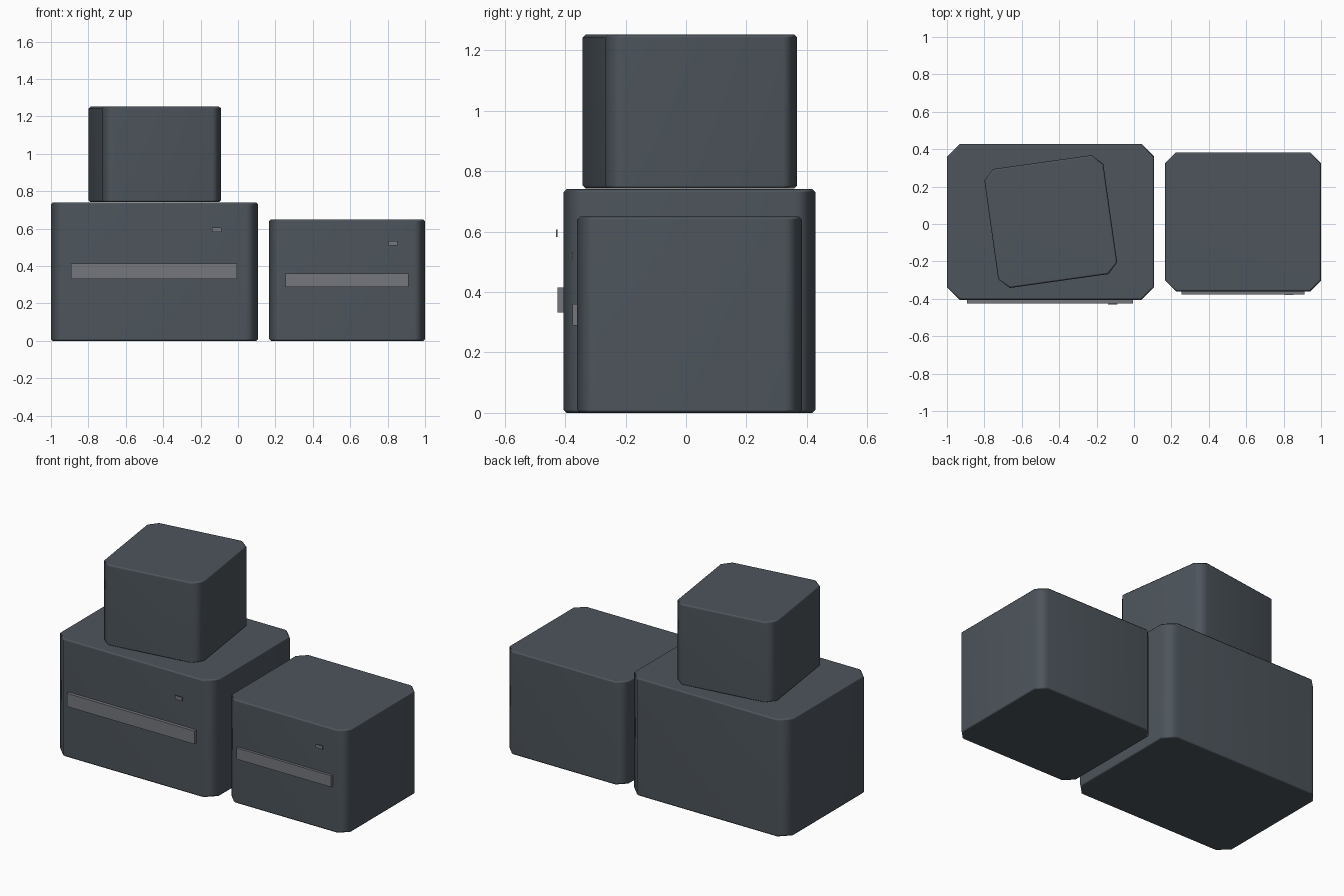
import bpy, bmesh, math
from mathutils import Matrix, Vector

if "Cube" in bpy.data.objects:
    bpy.data.objects.remove(bpy.data.objects["Cube"])


def material(name, rgb):
    m = bpy.data.materials.new(name)
    m.diffuse_color = (*rgb, 1.0)
    m.use_nodes = True
    m.node_tree.nodes["Principled BSDF"].inputs["Base Color"].default_value = m.diffuse_color
    return m


BODY = material("slate grey", (0.074, 0.090, 0.107))
TRIM = material("light grey", (0.180, 0.187, 0.207))


def box(name, lo, hi, mat, chamfer=0.0, rim=0.0, angle=0.0):
    """Box between two corners, optional chamfered uprights, eased rims, turn about z."""
    lo, hi = Vector(lo), Vector(hi)
    size = hi - lo
    bm = bmesh.new()
    bmesh.ops.create_cube(bm, size=1, matrix=Matrix.Diagonal((*size, 1)))
    if chamfer:
        uprights = [e for e in bm.edges
                    if abs(e.verts[0].co.z - e.verts[1].co.z) > 1e-4]
        bmesh.ops.bevel(bm, geom=uprights, offset=chamfer, segments=1,
                        affect='EDGES', profile=0.5)
        rims = [e for e in bm.edges
                if abs(e.verts[0].co.z - e.verts[1].co.z) < 1e-4]
        bmesh.ops.bevel(bm, geom=rims, offset=rim, segments=1,
                        affect='EDGES', profile=0.5)
    bmesh.ops.recalc_face_normals(bm, faces=bm.faces)
    mesh = bpy.data.meshes.new(name)
    bm.to_mesh(mesh)
    bm.free()
    mesh.materials.append(mat)
    ob = bpy.data.objects.new(name, mesh)
    ob.location = (lo + hi) / 2
    ob.rotation_euler.z = angle
    bpy.context.collection.objects.link(ob)
    if chamfer:
        # Soft shading on the chamfers, flat on the large sides
        bpy.ops.object.select_all(action='DESELECT')
        ob.select_set(True)
        bpy.context.view_layer.objects.active = ob
        bpy.ops.object.shade_smooth_by_angle(angle=math.radians(50))
        ob.modifiers.new("weighted_normals", 'WEIGHTED_NORMAL').keep_sharp = True
    return ob


# Three boxes: large, small beside it, and a turned one stacked on top
box("large_box", (-1.0, -0.405, 0), (0.108, 0.428, 0.74), BODY, 0.068, 0.01)
box("small_box", (0.166, -0.36, 0), (1.0, 0.383, 0.65), BODY, 0.058, 0.01)
box("stacked_box", (-0.766, -0.308, 0.742), (-0.124, 0.334, 1.252), BODY,
    0.055, 0.01, math.radians(8))

# Raised strips across the fronts
box("large_box_strip", (-0.892, -0.425, 0.332), (-0.005, -0.403, 0.415), TRIM)
box("small_box_strip", (0.254, -0.376, 0.289), (0.911, -0.358, 0.360), TRIM)

# Thin tags standing just in front of the boxes
box("large_box_tag", (-0.138, -0.430, 0.582), (-0.088, -0.426, 0.606), TRIM)
box("small_box_tag", (0.804, -0.380, 0.511), (0.854, -0.376, 0.533), TRIM)
